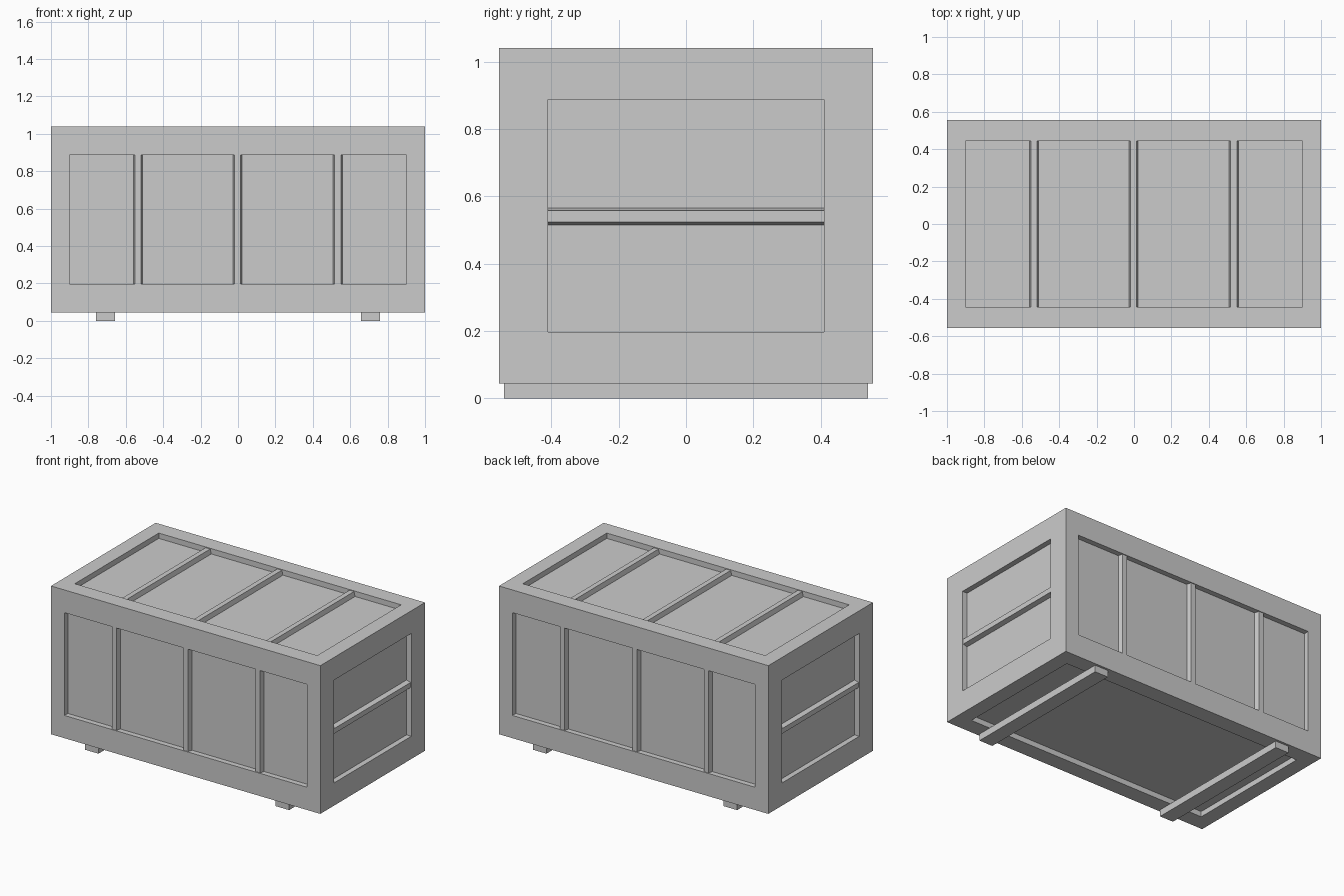
import bpy, bmesh
from mathutils import Vector

if "Cube" in bpy.data.objects:
    bpy.data.objects.remove(bpy.data.objects["Cube"])

C = Vector((0, 0, 0.5425))          # crate centre
HALF = Vector((1.0, 0.555, 0.4975))  # crate half size
DEPTH = 0.036                        # panel recess
X, Y, Z = Vector((1, 0, 0)), Vector((0, 1, 0)), Vector((0, 0, 1))


def finish(name, bm):
    bmesh.ops.remove_doubles(bm, verts=bm.verts, dist=1e-5)
    bmesh.ops.recalc_face_normals(bm, faces=bm.faces)
    me = bpy.data.meshes.new(name)
    bm.to_mesh(me)
    bm.free()
    ob = bpy.data.objects.new(name, me)
    bpy.context.collection.objects.link(ob)
    return ob


def extent(axis):
    return abs(HALF.dot(axis))


# name, normal, along, across, opening half sizes (along, across), batten direction offsets
SIDES = [
    ("front", -Y, X, Z, 0.9, 0.345, (-0.535, -0.003, 0.533)),
    ("back", Y, X, Z, 0.9, 0.345, (-0.535, -0.003, 0.533)),
    ("top", Z, X, Y, 0.9, 0.445, (-0.535, -0.003, 0.533)),
    ("bottom", -Z, X, Y, 0.9, 0.445, ()),
    ("right", X, Z, Y, 0.345, 0.41, (-0.002,)),
    ("left", -X, Z, Y, 0.345, 0.41, (-0.002,)),
]

# Crate body: every side is a flush frame around a recessed panel
body = bmesh.new()
for name, n, u, v, a, b, battens in SIDES:
    def ring(hu, hv, drop):
        base = C + n * (extent(n) - drop)
        return [body.verts.new(base + u * su * hu + v * sv * hv)
                for su, sv in ((-1, -1), (1, -1), (1, 1), (-1, 1))]
    rings = [ring(extent(u), extent(v), 0), ring(a, b, 0), ring(a, b, DEPTH)]
    for r0, r1 in zip(rings, rings[1:]):
        for i in range(4):
            j = (i + 1) % 4
            body.faces.new((r0[i], r0[j], r1[j], r1[i]))
    body.faces.new(rings[2])
finish("crate_body", body)

# Battens: bevelled strips standing on the recessed panels
for name, n, u, v, a, b, battens in SIDES:
    for k, off in enumerate(battens):
        bm = bmesh.new()
        base = C + n * (extent(n) - DEPTH) + u * off
        ends = []
        for s in (-1, 1):
            ends.append([bm.verts.new(base + u * w + n * h + v * s * b)
                         for w, h in ((-0.025, 0), (0.025, 0), (0.017, 0.031), (-0.017, 0.031))])
        for i in range(4):
            j = (i + 1) % 4
            bm.faces.new((ends[0][i], ends[0][j], ends[1][j], ends[1][i]))
        for e in ends:
            bm.faces.new(e)
        finish(f"{name}_batten_{k + 1}", bm)

# Skids under the crate
for side, sx in (("left", -1), ("right", 1)):
    bm = bmesh.new()
    bmesh.ops.create_cube(bm, size=1)
    for vert in bm.verts:
        vert.co = Vector((vert.co.x * 0.1 + sx * 0.708,
                          vert.co.y * 1.08,
                          (vert.co.z + 0.5) * 0.046))
    finish(f"{side}_skid", bm)
